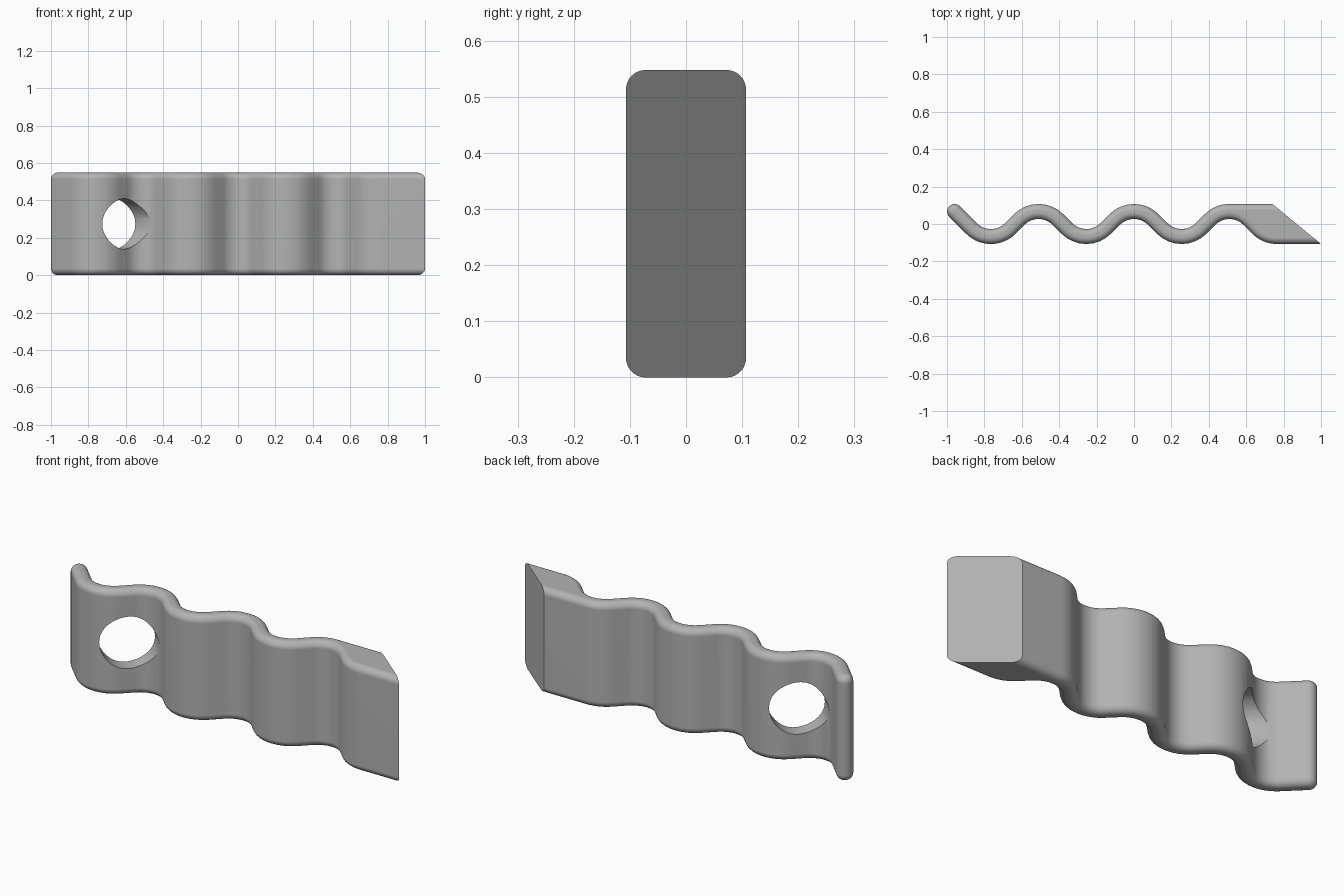
import bpy, bmesh, math
from mathutils import Vector

if "Cube" in bpy.data.objects:
    bpy.data.objects.remove(bpy.data.objects["Cube"])

HEIGHT, HALF_DEPTH, HALF_THICK, EDGE_R = 0.548, 0.107, 0.04, 0.035
HALF_WAVE = 0.255                      # spacing from trough to peak
AMP = HALF_DEPTH - HALF_THICK          # centre line amplitude
ARC_R, STEPS = 0.146, 8

# Single material
grey = bpy.data.materials.new("plain grey")
grey.use_nodes = True
grey.diffuse_color = (0.45, 0.45, 0.45, 1)
grey.node_tree.nodes["Principled BSDF"].inputs["Base Color"].default_value = grey.diffuse_color


def arc(index, start, end):
    """Centre points and normals around one trough (even) or peak (odd)."""
    side = -1 if index % 2 == 0 else 1
    centre = Vector(((index - 3) * HALF_WAVE, side * (AMP - ARC_R)))
    out = []
    for i in range(STEPS + 1):
        a = math.radians(start + (end - start) * i / STEPS)
        normal = Vector((math.sin(a), side * math.cos(a)))
        out.append((centre + normal * ARC_R, normal * side))
    return out


def wave_path(last):
    """Wave from the free end to the middle of bend number `last`."""
    first = arc(0, -45, 0)
    corner, normal = first[0]
    rise = AMP - corner.y
    path = [(corner + Vector((-rise, rise)), normal)] + first[:-1]
    path += arc(0, 0, 45)
    for index in range(1, last):
        path += arc(index, -45, 45)
    return path + arc(last, -45, 0)


def wedge_point(y):
    """Point on the slanted end face at a given depth."""
    return Vector((0.74 + (HALF_DEPTH - y) * 0.26 / (2 * HALF_DEPTH), y))


def outline(inset):
    h = HALF_THICK - inset
    back = [p + n * h for p, n in wave_path(5)]
    front = [p - n * h for p, n in wave_path(6)]
    start, n = wave_path(5)[0]
    along = Vector((-n.y, n.x))        # points away from the strip
    cap = []
    for i in range(1, 12):
        a = math.pi * i / 12
        cap.append(start - n * h * math.cos(a) + along * h * math.sin(a))
    y = HALF_DEPTH - inset
    return front[::-1] + cap + back + [wedge_point(y), wedge_point(-y)]


# Wavy strip with solid wedge end, lofted with rounded top and bottom rims
bm = bmesh.new()
levels = []
for i in range(STEPS + 1):
    a = math.pi / 2 * i / STEPS
    levels.append((EDGE_R * (1 - math.sin(a)), EDGE_R * (1 - math.cos(a))))
levels += [(d, HEIGHT - z) for d, z in reversed(levels)]
rings = [[bm.verts.new((p.x, p.y, z)) for p in outline(d)] for d, z in levels]
for low, high in zip(rings, rings[1:]):
    for i in range(len(low)):
        j = (i + 1) % len(low)
        bm.faces.new((low[i], low[j], high[j], high[i]))
bm.faces.new(rings[0])
bm.faces.new(rings[-1])
bmesh.ops.recalc_face_normals(bm, faces=bm.faces)
mesh = bpy.data.meshes.new("wavy_strip")
bm.to_mesh(mesh)
bm.free()
strip = bpy.data.objects.new("wavy_strip", mesh)
bpy.context.collection.objects.link(strip)
mesh.materials.append(grey)

# Round hole drilled square to the first rising slope
bpy.ops.mesh.primitive_cylinder_add(vertices=64, radius=0.135, depth=0.32,
                                    location=(-2.5 * HALF_WAVE, 0, HEIGHT / 2),
                                    rotation=(math.pi / 2, 0, math.radians(45)))
cutter = bpy.context.object
cutter.name = "hole_cutter"
cutter.data.materials.append(grey)
cutter.hide_render = True

bpy.ops.object.select_all(action='DESELECT')
strip.select_set(True)
bpy.context.view_layer.objects.active = strip
hole = strip.modifiers.new("hole", 'BOOLEAN')
hole.operation, hole.solver, hole.object = 'DIFFERENCE', 'EXACT', cutter
bpy.ops.object.modifier_apply(modifier=hole.name)
bpy.data.objects.remove(cutter)

bpy.ops.object.shade_smooth_by_angle(angle=math.radians(30))
weighted = strip.modifiers.new("even shading", 'WEIGHTED_NORMAL')
weighted.keep_sharp = True
